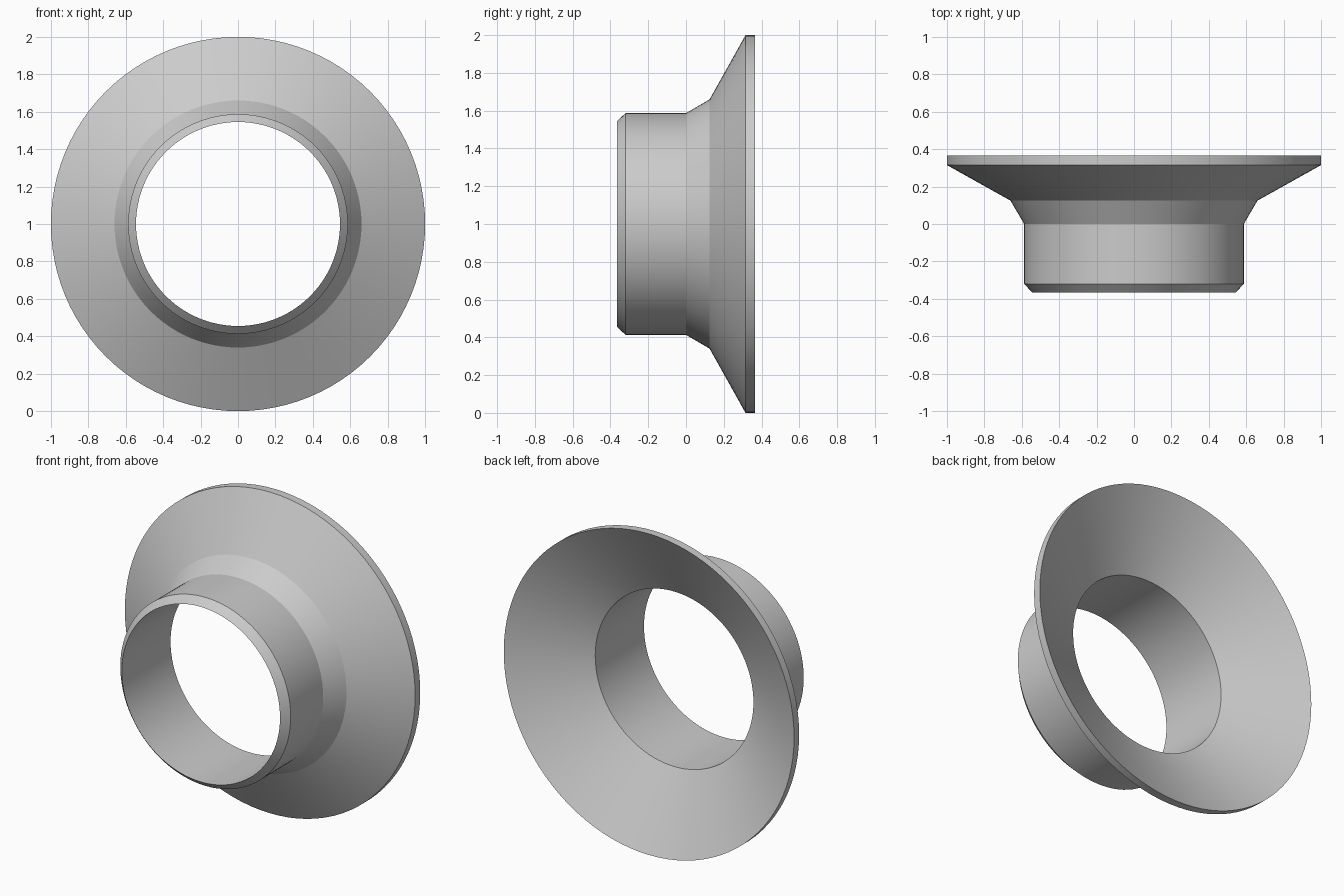
import bpy
import bmesh
import math
from mathutils import Matrix, Vector

if "Cube" in bpy.data.objects:
    bpy.data.objects.remove(bpy.data.objects["Cube"], do_unlink=True)

SEGMENTS = 96

# Single grey material
grey = bpy.data.materials.new("plain_grey")
grey.use_nodes = True
colour = (0.6, 0.6, 0.6, 1)
grey.diffuse_color = colour
grey.node_tree.nodes["Principled BSDF"].inputs["Base Color"].default_value = colour

# Closed wall section as (radius, y): outside from nose to rim, then back along the inside
section = [
    (0.545, -0.365),  # nose of the chamfer
    (0.587, -0.32),
    (0.587, 0.0),     # end of the straight tube
    (0.66, 0.125),    # end of the collar
    (1.0, 0.315),     # flared cone
    (1.0, 0.365),     # rim
    (0.545, 0.115),   # inner cone meets the bore
]

# Flared sleeve, revolved around the y axis
bm = bmesh.new()
verts = [bm.verts.new((r, y, 0)) for r, y in section]
edges = [bm.edges.new((v, verts[(i + 1) % len(verts)])) for i, v in enumerate(verts)]
bmesh.ops.spin(bm, geom=verts + edges, cent=(0, 0, 0), axis=(0, 1, 0),
               angle=math.tau, steps=SEGMENTS, use_merge=True)
bmesh.ops.remove_doubles(bm, verts=bm.verts, dist=0.0001)
bmesh.ops.recalc_face_normals(bm, faces=bm.faces)
bmesh.ops.transform(bm, matrix=Matrix.Translation(Vector((0, 0, 1))), verts=bm.verts)

mesh = bpy.data.meshes.new("flared_sleeve")
bm.to_mesh(mesh)
bm.free()
mesh.materials.append(grey)
sleeve = bpy.data.objects.new("flared_sleeve", mesh)
bpy.context.collection.objects.link(sleeve)

# Smooth around the axis, sharp at every step of the section
bpy.ops.object.select_all(action="DESELECT")
sleeve.select_set(True)
bpy.context.view_layer.objects.active = sleeve
bpy.ops.object.shade_smooth_by_angle(angle=math.radians(20))
